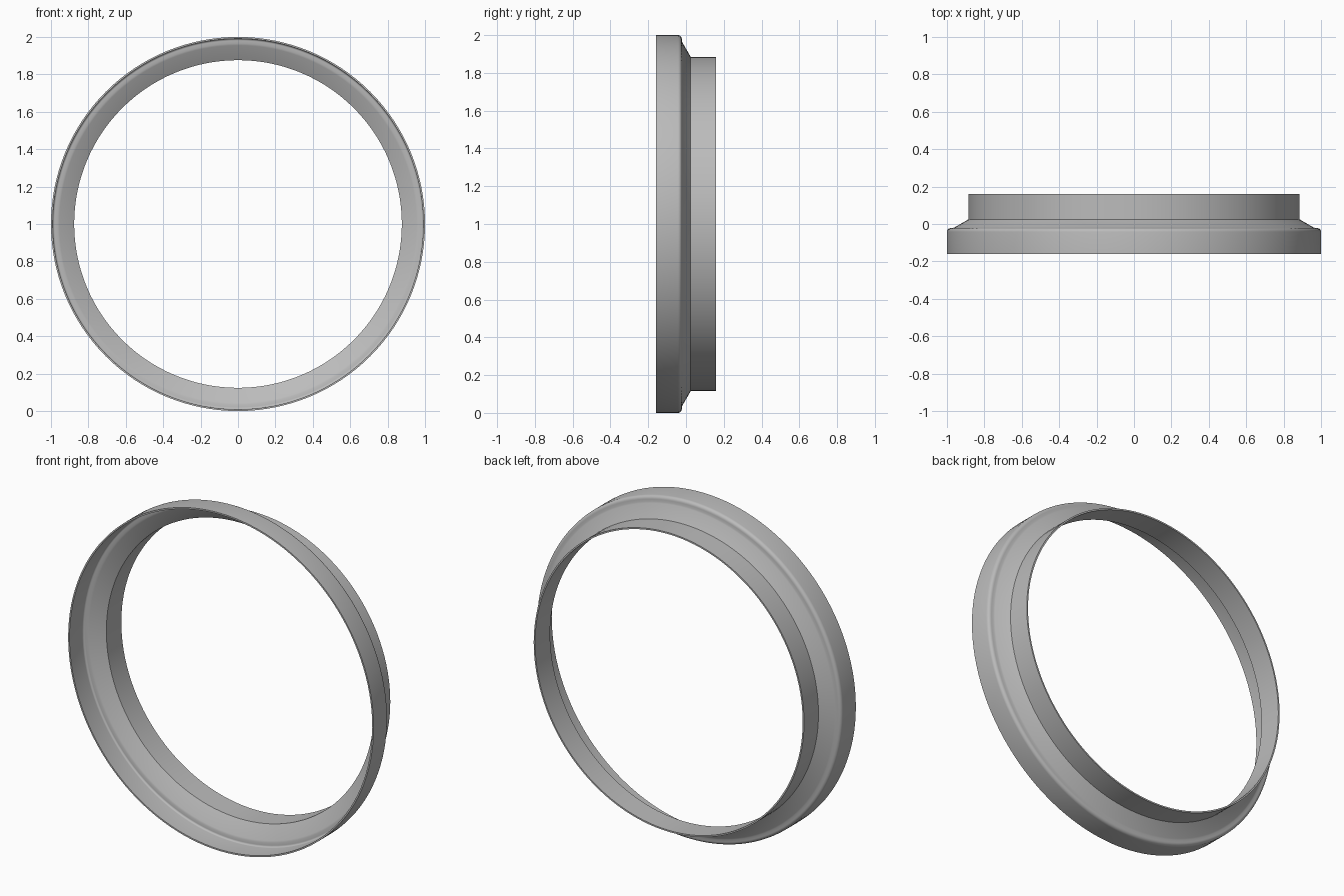
import bpy, bmesh, math
from mathutils import Matrix, Vector

cube = bpy.data.objects.get("Cube")
if cube:
    bpy.data.objects.remove(cube, do_unlink=True)

SEGMENTS = 128

# Plain grey finish
grey = bpy.data.materials.new("satin grey")
grey.use_nodes = True
colour = (0.5, 0.5, 0.5, 1)
grey.diffuse_color = colour
grey.node_tree.nodes["Principled BSDF"].inputs["Base Color"].default_value = colour


def fillet(centre_r, centre_y, radius, start, end, steps=5):
    """Arc in the (radius, depth) plane, angles in degrees."""
    angles = [math.radians(start + (end - start) * i / steps) for i in range(steps + 1)]
    return [(centre_r + radius * math.cos(a), centre_y + radius * math.sin(a)) for a in angles]


def lathe(name, profile):
    """Spin a closed (radius, depth) profile around the front-to-back axis."""
    bm = bmesh.new()
    rings = []
    for i in range(SEGMENTS):
        turn = Matrix.Rotation(math.tau * i / SEGMENTS, 3, 'Y')
        rings.append([bm.verts.new(turn @ Vector((r, y, 0))) for r, y in profile])
    n = len(profile)
    for i in range(SEGMENTS):
        a, b = rings[i], rings[(i + 1) % SEGMENTS]
        for j in range(n):
            k = (j + 1) % n
            bm.faces.new((a[j], a[k], b[k], b[j]))
    bmesh.ops.recalc_face_normals(bm, faces=bm.faces)
    mesh = bpy.data.meshes.new(name)
    bm.to_mesh(mesh)
    bm.free()
    mesh.materials.append(grey)
    obj = bpy.data.objects.new(name, mesh)
    bpy.context.collection.objects.link(obj)
    obj.location.z = 1
    return obj


# Thin stepped wall: wide front band, rounded shoulder, cone, narrow rear collar
outer = [(1, -0.16)] + fillet(0.98, -0.042, 0.02, 0, 90) + [(0.967, -0.021), (0.959, -0.018)]
outer += [(0.885, 0.025), (0.885, 0.16)]
inner = [(0.876, 0.16), (0.876, 0.02), (0.955, -0.027), (0.965, -0.031)]
inner += fillet(0.98, -0.042, 0.011, 90, 0)
inner += [(0.991, -0.16)]
ring = lathe("stepped_ring", outer + inner)

bpy.ops.object.select_all(action='DESELECT')
ring.select_set(True)
bpy.context.view_layer.objects.active = ring
bpy.ops.object.shade_smooth_by_angle(angle=math.radians(30))
